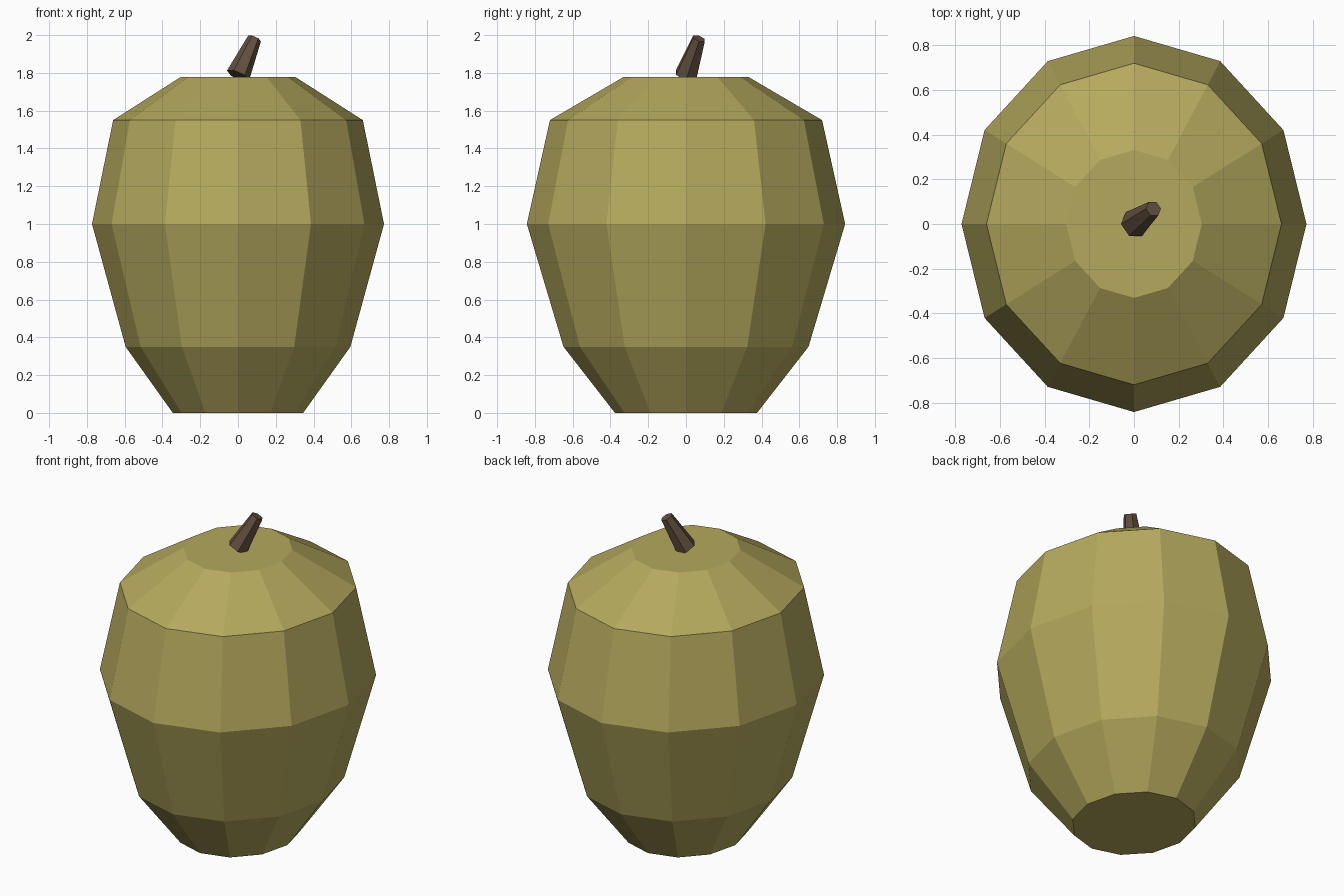
import bpy
import bmesh
import math
from mathutils import Matrix

cube = bpy.data.objects.get("Cube")
if cube:
    bpy.data.objects.remove(cube, do_unlink=True)


def make_material(name, rgb):
    mat = bpy.data.materials.new(name)
    mat.use_nodes = True
    colour = (*rgb, 1.0)
    mat.diffuse_color = colour
    mat.node_tree.nodes["Principled BSDF"].inputs["Base Color"].default_value = colour
    return mat


def loft(name, rings, sides, material):
    """Stack elliptical rings of (x radius, y radius, height) and cap both ends."""
    bm = bmesh.new()
    loops = []
    for rx, ry, z in rings:
        angles = [math.tau * i / sides for i in range(sides)]
        loops.append([bm.verts.new((rx * math.cos(a), ry * math.sin(a), z)) for a in angles])
    for low, high in zip(loops, loops[1:]):
        for i in range(sides):
            j = (i + 1) % sides
            bm.faces.new((low[i], low[j], high[j], high[i]))
    bm.faces.new(loops[0][::-1])
    bm.faces.new(loops[-1])
    mesh = bpy.data.meshes.new(name)
    bm.to_mesh(mesh)
    bm.free()
    mesh.materials.append(material)
    obj = bpy.data.objects.new(name, mesh)
    bpy.context.collection.objects.link(obj)
    return obj


olive = make_material("olive skin", (0.46, 0.395, 0.11))
brown = make_material("brown stem", (0.125, 0.08, 0.05))

# Faceted fruit body, slightly deeper than wide
profile = [(0.345, 0), (0.595, 0.35), (0.773, 1.0), (0.661, 1.55), (0.304, 1.778)]
loft("fruit_body", [(r, r * 1.09, z) for r, z in profile], 12, olive)

# Short tapered stem leaning back and to the left
stem = loft("stem", [(0.064, 0.064, 0), (0.037, 0.037, 0.225)], 6, brown)
lean = Matrix.Rotation(0.42, 4, "Y") @ Matrix.Rotation(-0.31, 4, "X")
stem.data.transform(Matrix.Translation((0, 0, 1.786)) @ lean)
